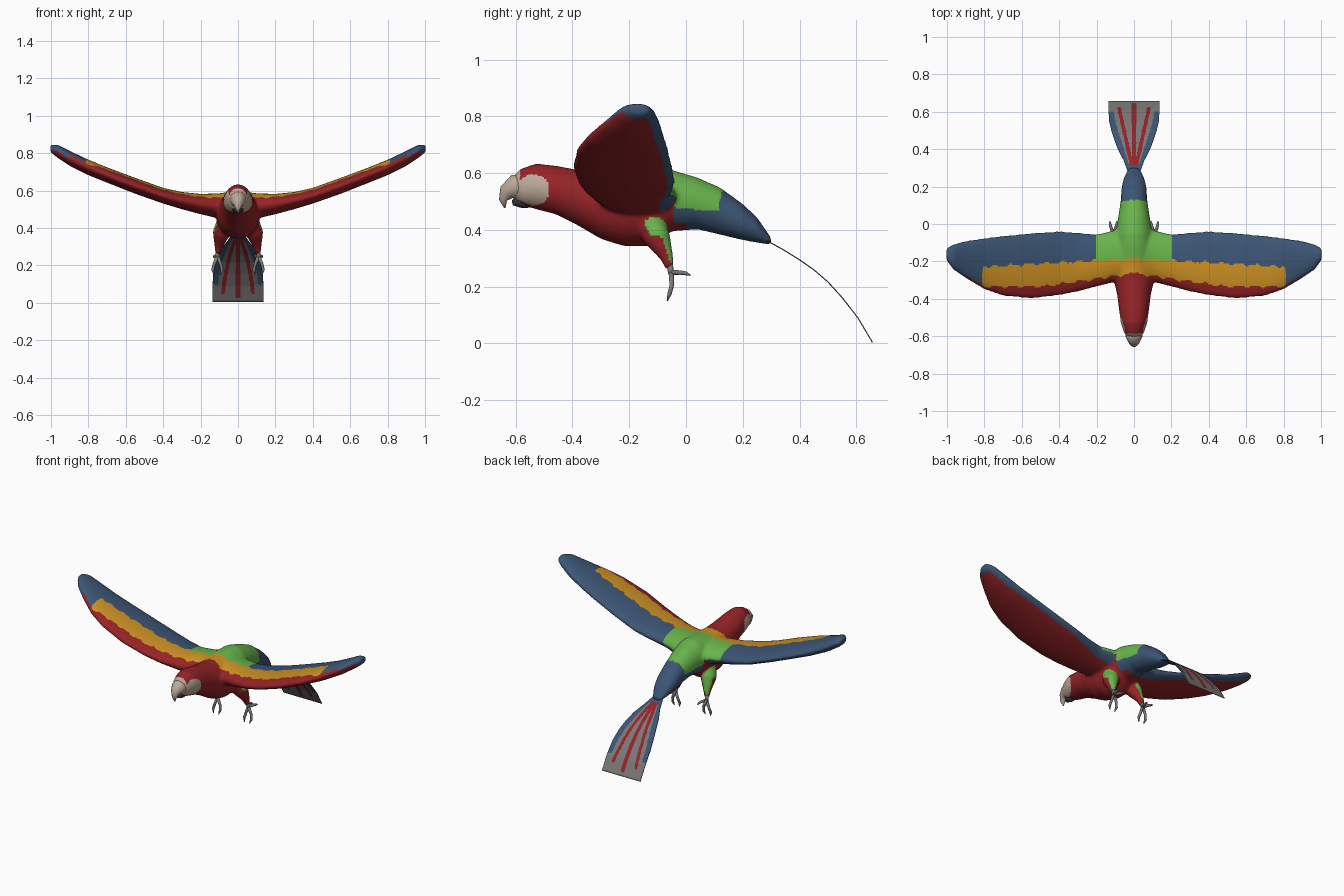
import bpy, bmesh, math
from mathutils import Vector

cube = bpy.data.objects.get("Cube")
if cube:
    bpy.data.objects.remove(cube)

PALETTE = {
    "red": (0.30, 0.017, 0.02), "blue": (0.045, 0.091, 0.175),
    "green": (0.141, 0.456, 0.07), "yellow": (0.61, 0.283, 0.017),
    "bare_skin": (0.50, 0.40, 0.32), "grey": (0.2, 0.19, 0.19),
    "dark_grey": (0.05, 0.045, 0.045),
}
NAMES = list(PALETTE)
MATS = {}
for name, rgb in PALETTE.items():
    m = bpy.data.materials.new(name)
    m.use_nodes = True
    m.diffuse_color = (*rgb, 1)
    m.node_tree.nodes["Principled BSDF"].inputs["Base Color"].default_value = (*rgb, 1)
    MATS[name] = m


def add_loft(bm, rings, n=24):
    """Skin a row of ellipses, each given as centre and two half axes."""
    loops = []
    for c, u, v in rings:
        angles = [math.tau * i / n for i in range(n)]
        loops.append([bm.verts.new(c + u * math.cos(a) + v * math.sin(a)) for a in angles])
    for a, b in zip(loops, loops[1:]):
        for i in range(n):
            j = (i + 1) % n
            bm.faces.new((a[i], a[j], b[j], b[i]))
    bm.faces.new(loops[0][::-1])
    bm.faces.new(loops[-1])


def add_tube(bm, points, n=10):
    """Skin a round tube through points of x, y, z, radius."""
    rings = []
    for i, p in enumerate(points):
        before, after = points[max(i - 1, 0)], points[min(i + 1, len(points) - 1)]
        t = (Vector(after[:3]) - Vector(before[:3])).normalized()
        side = Vector((1, 0, 0))
        side = (side - t * side.dot(t)).normalized()
        rings.append((Vector(p[:3]), side * p[3], t.cross(side) * p[3]))
    add_loft(bm, rings, n)


def finish(name, bm, materials):
    bmesh.ops.recalc_face_normals(bm, faces=bm.faces)
    mesh = bpy.data.meshes.new(name)
    bm.to_mesh(mesh)
    bm.free()
    for key in materials:
        mesh.materials.append(MATS[key])
    mesh.shade_smooth()
    ob = bpy.data.objects.new(name, mesh)
    bpy.context.collection.objects.link(ob)
    return ob


def bake(ob):
    """Apply all modifiers."""
    deps = bpy.context.evaluated_depsgraph_get()
    mesh = bpy.data.meshes.new_from_object(ob.evaluated_get(deps))
    ob.modifiers.clear()
    ob.data = mesh


# Body, from head to tail root: y, half width, bottom, top
BODY = [(-.61, .03, .515, .585), (-.585, .052, .49, .615), (-.53, .071, .473, .634),
        (-.46, .08, .455, .627), (-.38, .09, .415, .612), (-.30, .108, .368, .60),
        (-.22, .118, .343, .602), (-.12, .115, .343, .612), (-.05, .10, .395, .612),
        (.04, .084, .402, .585), (.12, .072, .383, .55), (.20, .066, .364, .492),
        (.25, .054, .355, .445), (.30, .03, .348, .372)]
# Wing, from root to tip: x, leading edge, trailing edge, bottom, top
WING = [(0, -.31, -.02, .44, .60), (.1, -.31, -.032, .45, .585), (.2, -.335, -.056, .473, .582),
        (.3, -.362, -.046, .50, .592), (.4, -.382, -.038, .53, .614), (.55, -.40, -.048, .583, .668),
        (.7, -.385, -.062, .642, .724), (.8, -.35, -.075, .682, .765), (.9, -.29, -.09, .732, .812),
        (.965, -.245, -.108, .775, .845), (1.003, -.195, -.13, .805, .845)]

bm = bmesh.new()
add_loft(bm, [(Vector((0, y, (lo + hi) / 2)), Vector((w, 0, 0)), Vector((0, 0, (hi - lo) / 2)))
              for y, w, lo, hi in BODY])
for s in (-1, 1):
    add_loft(bm, [(Vector((s * x, (f + b) / 2, (lo + hi) / 2)), Vector((0, (b - f) / 2, 0)),
                   Vector((0, 0, (hi - lo) / 2))) for x, f, b, lo, hi in WING])
    # Thigh
    add_tube(bm, [(s * .065, -.13, .43, .05), (s * .09, -.1, .37, .047),
                  (s * .103, -.068, .305, .024), (s * .108, -.057, .265, .015)], 16)
body = finish("body_and_wings", bm, [])
remesh = body.modifiers.new("Merge", "REMESH")
remesh.mode = "VOXEL"
remesh.voxel_size = 0.008
soften = body.modifiers.new("Soften", "SMOOTH")
soften.factor = 0.5
soften.iterations = 8
bake(body)


def plumage(p, n):
    x, y, z = abs(p.x), p.y, p.z
    ripple = .006 * math.sin(x * 70) + .003 * math.sin(x * 153)
    # Face patch
    if y < -.585 or (x > .03 and ((y + .54) / .06) ** 2 + ((z - .54) / .055) ** 2 < 1):
        return "bare_skin"
    # Rump and tail root
    if y > -.045 and x < .105:
        if z < .42 and y < 0 or z < .34:
            return "red"
        return "green" if y < .125 + ripple and z > .475 + ripple else "blue"
    # Trailing edge and undersides
    if y > -.2 and n.y > .35 and x > .11 and n.z < .2:
        return "green" if x < .2 and n.z > 0 else "blue" if z > .45 else "red"
    if n.z < .05 or (n.y < -.6 and x < .9):
        return "blue" if x > .985 else "red"
    # Bands across the upper wings
    if y < -.265 - .14 * min(x, .5) + ripple:
        return "red" if x < .87 else "blue"
    if y < -.185 - .055 * x + ripple:
        return "yellow" if x < .81 else "blue"
    return "green" if x < .2 + ripple else "blue"


def paint(ob, rule):
    for key in NAMES:
        ob.data.materials.append(MATS[key])
    for f in ob.data.polygons:
        f.material_index = NAMES.index(rule(f.center, f.normal))


paint(body, plumage)
body.data.shade_smooth()

# Tail fan: y, z, half width
TAIL = [(.285, .362, .035), (.34, .332, .055), (.4, .295, .086), (.45, .26, .105),
        (.5, .217, .121), (.55, .162, .133), (.606, .09, .136), (.657, .004, .136)]


def tail_at(t):
    i = min(int(t), len(TAIL) - 2)
    return [a + (b - a) * (t - i) for a, b in zip(TAIL[i], TAIL[i + 1])]


bm = bmesh.new()
COLS = 64
rows = []
for k in range(8 * (len(TAIL) - 1) + 1):
    y, z, w = tail_at(k / 8)
    rows.append([bm.verts.new((w * (2 * c / COLS - 1), y, z)) for c in range(COLS + 1)])
for a, b in zip(rows, rows[1:]):
    for c in range(COLS):
        bm.faces.new((a[c], a[c + 1], b[c + 1], b[c]))
tail = finish("tail_fan", bm, [])
thick = tail.modifiers.new("Thickness", "SOLIDIFY")
thick.thickness = 0.004
thick.offset = 0
bake(tail)


def tail_colour(p, n):
    x, y = abs(p.x), p.y
    t = next((i for i in range(len(TAIL) - 1) if TAIL[i + 1][0] >= y), len(TAIL) - 2)
    a, b = TAIL[t], TAIL[t + 1]
    w = a[2] + (b[2] - a[2]) * (y - a[0]) / (b[0] - a[0])
    if .315 < y < .645 and x < .011 + .01 * (y < .36):
        return "red"
    if .325 < y < .63 and abs(x - .016 - .22 * (y - .33)) < .01:
        return "red"
    if y < .33 or (y < .6 and x > w * (.62 + .9 * max(0, y - .4)) and x < w + .2 * (.58 - y)):
        return "blue"
    return "grey"


paint(tail, tail_colour)

# Beak
bm = bmesh.new()
add_tube(bm, [(0, -.565, .55, .05), (0, -.605, .55, .044), (0, -.632, .532, .029),
              (0, -.645, .505, .014), (0, -.638, .478, .003)], 16)
finish("upper_beak", bm, ["bare_skin"])
bm = bmesh.new()
add_tube(bm, [(0, -.55, .512, .034), (0, -.585, .502, .026), (0, -.612, .495, .008)], 12)
finish("lower_beak", bm, ["dark_grey"])

# Feet: shank, two toes hanging down and two reaching back
for side, s in (("left", 1), ("right", -1)):
    bm = bmesh.new()
    add_tube(bm, [(s * .108, -.057, .285, .011), (s * .11, -.054, .255, .011),
                  (s * .11, -.05, .235, .009)])
    for spread in (-.018, .018):
        x = .11 + spread
        add_tube(bm, [(s * .11, -.052, .25, .01), (s * x, -.05, .205, .008),
                      (s * (x + spread * .4), -.058, .175, .008), (s * x, -.066, .15, .002)])
        add_tube(bm, [(s * .11, -.052, .25, .01), (s * (x - spread * .3), -.02, .25, .008),
                      (s * x, .0, .247, .007), (s * x, .016, .24, .002)])
    finish(side + "_foot", bm, ["grey"])
